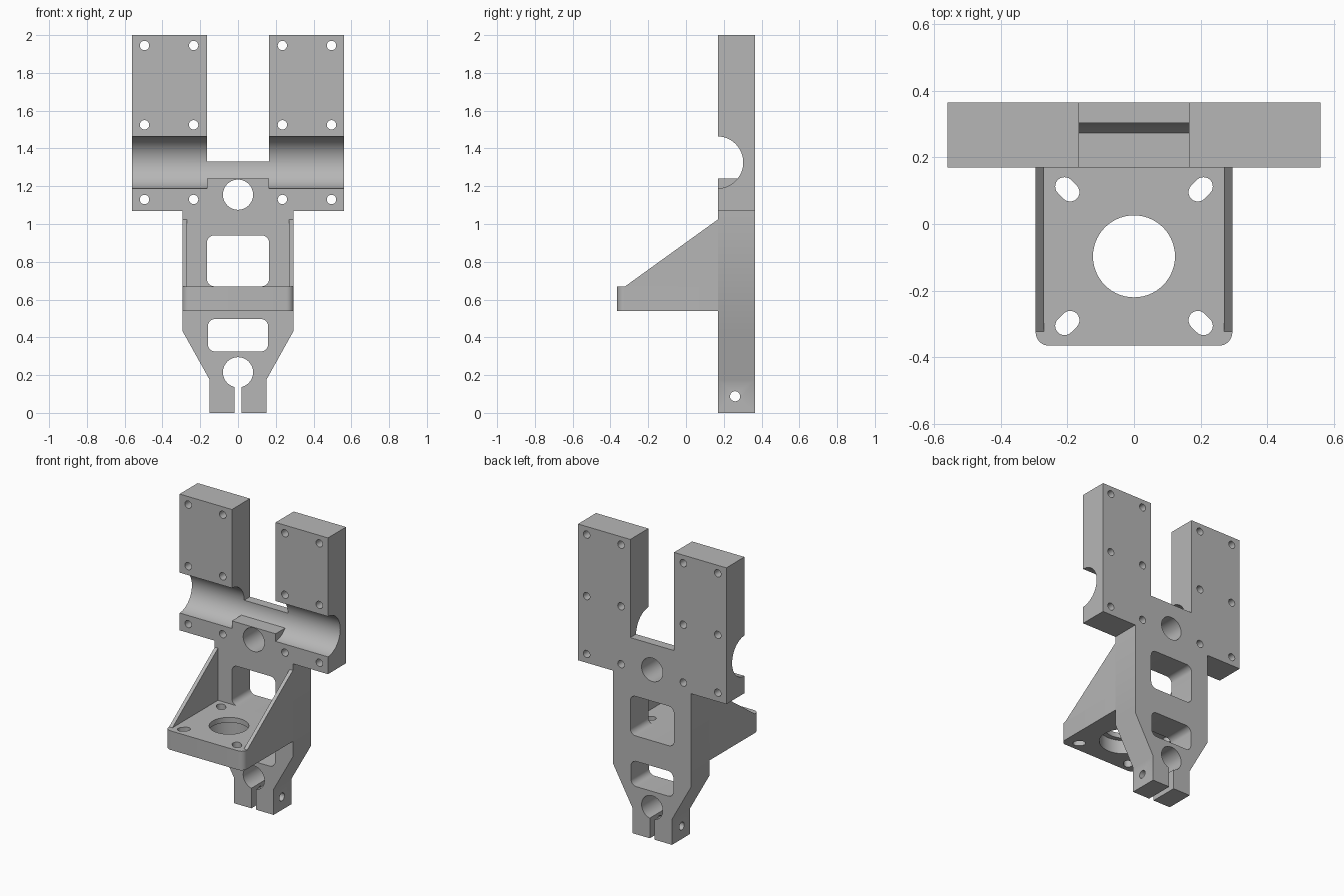
import bpy, bmesh
from math import cos, sin, pi, atan2, radians

if "Cube" in bpy.data.objects:
    bpy.data.objects.remove(bpy.data.objects["Cube"], do_unlink=True)

grey = bpy.data.materials.new("machined grey")
grey.use_nodes = True
grey.diffuse_color = (0.47, 0.47, 0.47, 1)
grey.node_tree.nodes["Principled BSDF"].inputs["Base Color"].default_value = (0.47, 0.47, 0.47, 1)

FRONT, BACK = 0.17, 0.365      # faces of the main plate
PLACE = {"X": lambda a, b, d: (d, a, b),
         "Y": lambda a, b, d: (a, d, b),
         "Z": lambda a, b, d: (a, b, d)}


def arc(cx, cy, r, start, end, n=8):
    angles = [radians(start + (end - start) * i / n) for i in range(n + 1)]
    return [(cx + r * cos(t), cy + r * sin(t)) for t in angles]


def circle(cx, cy, r, n=40):
    return arc(cx, cy, r, 0, 360, n)[:-1]


def rounded_rect(x, low, high, r):
    return (arc(x - r, high - r, r, 0, 90) + arc(r - x, high - r, r, 90, 180)
            + arc(r - x, low + r, r, 180, 270) + arc(x - r, low + r, r, 270, 360))


def oblong(cx, cy, r, reach, angle):
    dx, dy = reach * cos(radians(angle)), reach * sin(radians(angle))
    return (arc(cx + dx, cy + dy, r, angle - 90, angle + 90, 12)
            + arc(cx - dx, cy - dy, r, angle + 90, angle + 270, 12))


def prism(name, points, axis, low, high):
    """Extrude a closed profile along an axis."""
    bm = bmesh.new()
    face = bm.faces.new([bm.verts.new(PLACE[axis](a, b, low)) for a, b in points])
    out = bmesh.ops.extrude_face_region(bm, geom=[face])
    moved = [v for v in out["geom"] if isinstance(v, bmesh.types.BMVert)]
    bmesh.ops.translate(bm, verts=moved, vec=PLACE[axis](0, 0, high - low))
    bmesh.ops.recalc_face_normals(bm, faces=bm.faces)
    mesh = bpy.data.meshes.new(name)
    bm.to_mesh(mesh)
    bm.free()
    mesh.materials.append(grey)
    obj = bpy.data.objects.new(name, mesh)
    bpy.context.collection.objects.link(obj)
    return obj


def apply(obj, kind, **settings):
    mod = obj.modifiers.new(kind.title(), kind)
    for key, value in settings.items():
        setattr(mod, key, value)
    bpy.context.view_layer.objects.active = obj
    bpy.ops.object.modifier_apply(modifier=mod.name)


def combine(obj, tool, operation="DIFFERENCE"):
    apply(obj, "BOOLEAN", operation=operation, solver="EXACT", object=tool)
    bpy.data.objects.remove(tool, do_unlink=True)


def cut(obj, points, axis, low=-1, high=1):
    combine(obj, prism("cutter", points, axis, low, high))


# Main plate: two arms, waist, tapered foot with a clamping slit
half = [(0.018, 0.215), (0.018, 0), (0.15, 0), (0.15, 0.175), (0.295, 0.435),
        (0.295, 1.07), (0.56, 1.07), (0.56, 2), (0.165, 2), (0.165, 1.33)]
plate = prism("main_plate", half + [(-x, z) for x, z in reversed(half)], "Y", FRONT, BACK)

# Half-round channel across the plate, partly filled in the middle
cut(plate, circle(0.165, 1.326, 0.138, 64), "X")
pad = [(FRONT, 1.16), (0.279, 1.16), (0.279, 1.24), (FRONT, 1.24)]
combine(plate, prism("pad", pad, "X", -0.165, 0.165), "UNION")

# Rod holes and windows
for z in (0.215, 1.155):
    cut(plate, circle(0, z, 0.08), "Y")
cut(plate, rounded_rect(0.16, 0.325, 0.497, 0.04), "Y")
cut(plate, rounded_rect(0.165, 0.67, 0.94, 0.04), "Y")

# Screw holes in the arms and the clamp screw hole in the foot
for x in (-0.495, -0.235, 0.235, 0.495):
    for z in (1.13, 1.525, 1.945):
        cut(plate, circle(x, z, 0.025, 20), "Y")
cut(plate, circle(0.26, 0.088, 0.027, 20), "X")

# Shelf with rounded front corners
outline = ([(0.295, FRONT), (-0.295, FRONT)] + arc(-0.255, -0.325, 0.04, 180, 270)
           + arc(0.255, -0.325, 0.04, 270, 360))
shelf = prism("shelf", outline, "Z", 0.54, 0.67)
cut(shelf, circle(0, -0.097, 0.123, 56), "Z")
cut(shelf, circle(0, -0.097, 0.155, 56), "Z", 0.4, 0.635)
for x in (-0.2, 0.2):
    for y in (-0.297, 0.104):
        cut(shelf, oblong(x, y, 0.028, 0.012, atan2(y + 0.097, x) * 180 / pi), "Z")

# Triangular side gussets
gussets = prism("side_gussets", [(-0.322, 0.67), (FRONT, 0.67), (FRONT, 1.025)],
                "X", 0.27, 0.295)
apply(gussets, "MIRROR")

# Smooth bores, sharp edges
bpy.ops.object.select_all(action="DESELECT")
for obj in (plate, shelf, gussets):
    obj.select_set(True)
bpy.context.view_layer.objects.active = plate
bpy.ops.object.shade_smooth_by_angle(angle=radians(30))
